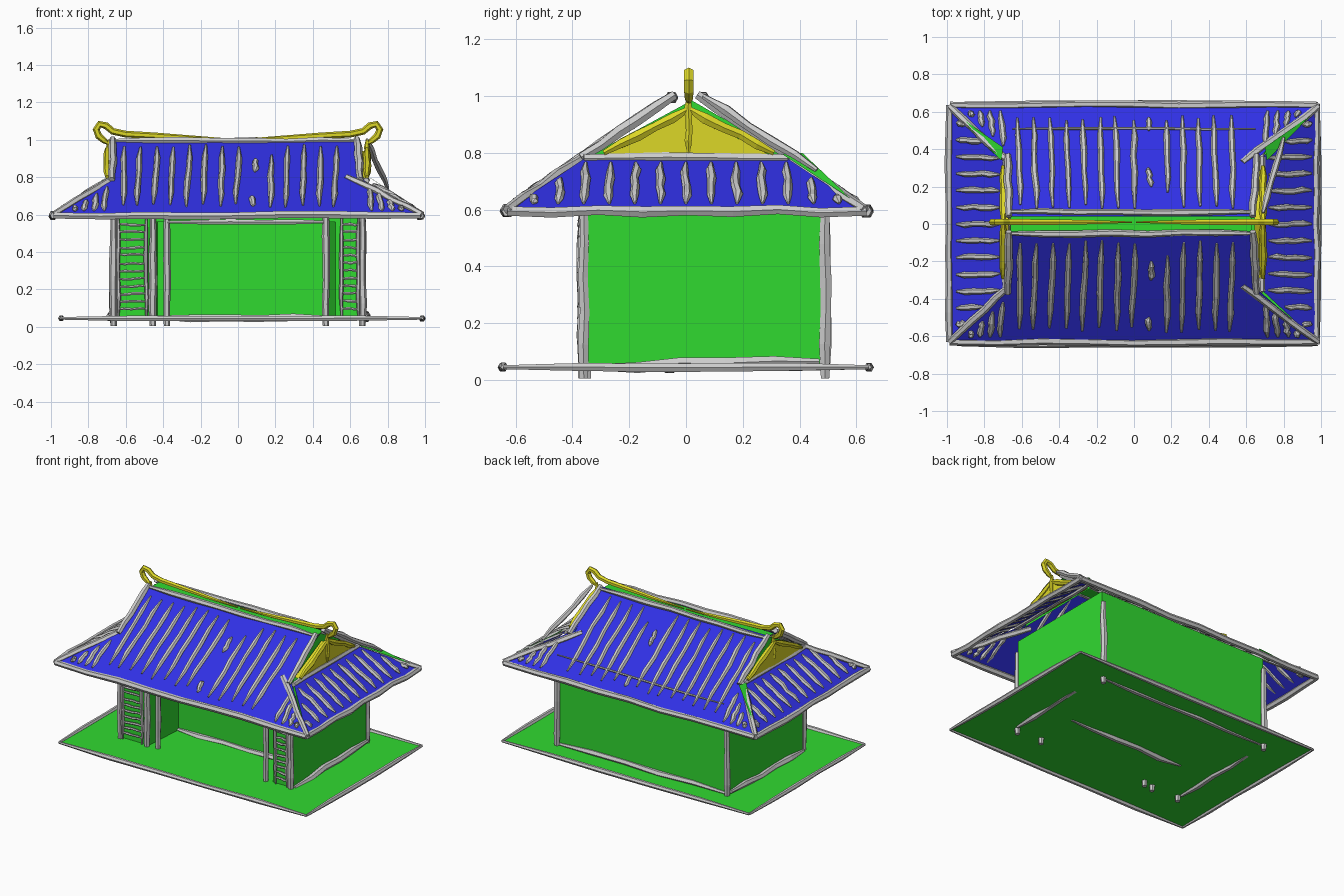
import bpy, random
from mathutils import Vector as V

if "Cube" in bpy.data.objects:
    bpy.data.objects.remove(bpy.data.objects["Cube"])

random.seed(4)

def mat(name, c):
    m = bpy.data.materials.new(name)
    m.diffuse_color = (*c, 1)
    m.use_nodes = True
    m.node_tree.nodes["Principled BSDF"].inputs["Base Color"].default_value = m.diffuse_color
    return m

GREEN = mat("green", (0.03, 0.70, 0.03))
BLUE = mat("blue", (0.03, 0.03, 0.78))
YELLOW = mat("yellow", (0.72, 0.68, 0.02))

def build(name, verts, faces, m=None):
    me = bpy.data.meshes.new(name)
    me.from_pydata([tuple(v) for v in verts], [], faces)
    ob = bpy.data.objects.new(name, me)
    bpy.context.collection.objects.link(ob)
    if m:
        me.materials.append(m)
    return ob

def panels(name, polys, m):
    """Thin sheets, one polygon each."""
    verts, faces = [], []
    for p in polys:
        faces.append(list(range(len(verts), len(verts) + len(p))))
        verts += p
    return build(name, verts, faces, m)

def tube(verts, faces, pts, radii, sides=6):
    """Append a closed faceted stick along pts."""
    base = len(verts)
    n = len(pts)
    for i, p in enumerate(pts):
        t = (pts[min(i + 1, n - 1)] - pts[max(i - 1, 0)]).normalized()
        ref = V((0, 0, 1)) if abs(t.z) < 0.8 else V((0, 1, 0))
        if abs(t.y) < 1e-6 and abs(t.z) > 0:
            ref = V((0, 1, 0))
        a = t.cross(ref).normalized()
        b = t.cross(a)
        from_math = [(1, 0), (.5, .87), (-.5, .87), (-1, 0), (-.5, -.87), (.5, -.87)]
        for c, s in from_math[:sides]:
            verts.append(p + (a * c + b * s) * radii[i])
    for i in range(n - 1):
        for k in range(sides):
            k2 = (k + 1) % sides
            o = base + i * sides
            faces.append([o + k, o + k2, o + sides + k2, o + sides + k])
    faces.append([base + k for k in reversed(range(sides))])
    faces.append([base + (n - 1) * sides + k for k in range(sides)])

def sticks(name, segs, r, m=None, wob=0.004, tip=0.5, n=6):
    """Hand-drawn looking straight sticks, slightly wobbly, tapered at the tips."""
    verts, faces = [], []
    for a, b in segs:
        a, b = V(a), V(b)
        pts, rad = [], []
        for i in range(n):
            f = i / (n - 1)
            end = i in (0, n - 1)
            j = V([random.uniform(-wob, wob) for _ in range(3)])
            pts.append(a.lerp(b, f) + (V() if end else j))
            rad.append(r * (tip if end else random.uniform(.85, 1.1)))
        tube(verts, faces, pts, rad)
    return build(name, verts, faces, m)

def zs(y):  # main roof slope height
    return 1.0 - 0.4 * (abs(y) - 0.04) / 0.59

def zk(x):  # side skirt height
    return 0.785 - 0.185 * (abs(x) - 0.68) / 0.30

def box_corners(x0, x1, y0, y1, z):
    return [(x0, y0, z), (x1, y0, z), (x1, y1, z), (x0, y1, z)]

# Ground plate and its border
panels("base_plate", [box_corners(-.94, .98, -.64, .64, .045)], GREEN)
c = box_corners(-.945, .985, -.645, .645, .045)
sticks("base_border", [(c[i], c[(i + 1) % 4]) for i in range(4)], .016, wob=.002)

# Walls, with a recessed entrance at the front
def wall(x0, y0, x1, y1, z0=.045, z1=.68):
    return [(x0, y0, z0), (x1, y1, z0), (x1, y1, z1), (x0, y0, z1)]
panels("walls", [
    wall(-.67, .48, .67, .48), wall(-.67, -.35, -.67, .48), wall(.67, -.35, .67, .48),
    wall(-.67, -.35, -.45, -.35), wall(.52, -.35, .67, -.35),
    wall(-.45, -.35, -.43, -.05), wall(.52, -.35, .47, -.05),
    wall(-.43, -.05, .47, -.05), wall(-.45, -.35, .52, -.35, .56)], GREEN)

# Posts and wall beams
posts = [(-.665, -.36), (.665, -.36), (-.665, .49), (.665, .49),
         (-.455, -.365), (-.38, -.35), (.47, -.36)]
sticks("posts", [((x, y, .005), (x, y, .60)) for x, y in posts], .021, wob=.003, tip=.8)
sticks("wall_sills", [((-.65, .48, .05), (.65, .48, .05)), ((-.43, -.055, .05), (.47, -.055, .05)),
                      ((.68, -.34, .045), (.68, .47, .065)), ((-.68, -.34, .045), (-.68, .47, .065))],
       .022, wob=.008)
sticks("lintel", [((-.38, -.365, .56), (.47, -.365, .56))], .015, wob=.002)

# Ladder-like window lattices
rungs = []
for x0, x1 in ((-.645, -.485), (.555, .65)):
    for i in range(12):
        z = .095 + i * .041
        rungs.append(((x0, -.372, z + random.uniform(-.006, .006)), (x1, -.372, z)))
sticks("lattice_rungs", rungs, .0085, wob=.004, n=5)
sticks("lattice_stiles", [((x, -.372, .05), (x, -.372, .58)) for x in (-.64, -.49, .555, .645)], .011)

# Roof sheets: main slopes and side skirts
slopes, skirts = [], []
for s in (-1, 1):
    slopes.append([(-.66, s*.04, 1.0), (.63, s*.04, 1.0), (.66, s*.35, zs(.35)),
                   (.98, s*.63, .60), (-.98, s*.63, .60), (-.67, s*.35, zs(.35))])
    skirts.append([(s*.68, -.35, .785), (s*.68, .35, .785), (s*.98, .63, .60), (s*.98, -.63, .60)])
panels("main_roof_slopes", slopes, BLUE)
panels("side_skirts", skirts, BLUE)
panels("ridge_and_hip_gaps",
       [box_corners(-.66, .63, -.04, .06, .985)] +
       [[(s*.95, .585, .635), (s*.71, .34, .795), (s*.70, .41, .80)] for s in (-1, 1)], GREEN)

# Roof edge beams
eave = box_corners(-.985, .975, -.63, .635, .595)
sticks("eave_beams", [(eave[i], eave[(i + 1) % 4]) for i in range(4)], .021, wob=.006, tip=.9, n=9)
sticks("ridge_beams", [((-.68, -.05, .995), (.63, -.05, .995)), ((-.68, .065, .995), (.63, .065, .995))],
       .019, wob=.005, n=8)
edges = []
for s in (-1, 1):
    edges += [((-.67, s*.04, 1.005), (-.675, s*.37, .785)), ((.635, s*.04, 1.005), (.655, s*.37, .785)),
              ((-.675, s*.34, .79), (-.985, s*.63, .60)), ((.58, s*.33, .80), (.985, s*.63, .60)),
              ((s*.685, -.36, .78), (s*.685, .36, .78))]
sticks("gable_and_hip_beams", edges, .021, wob=.005, tip=.8)
# back rake reaches down to the rear eave corner
sticks("rear_rakes", [((s*.69, .06, 1.0), (s*.80, .46, .74)) for s in (1,)], .018)

# Tile ribs on the main slopes
ribs = []
for s in (-1, 1):
    for i in range(14):
        x = -.62 + i * .0875
        y0, y1 = .08 + random.uniform(0, .03), .57 + random.uniform(-.02, .01)
        if i == 8:
            y0, y1 = .2, .30
        if i == 9:
            y0 = .17
        ribs.append(((x + .012, s*y0, zs(y0) + .006), (x + random.uniform(-.01, .01), s*y1, zs(y1) + .006)))
        if i == 8:
            ribs.append(((x, s*.5, zs(.5) + .006), (x, s*.57, zs(.57) + .006)))
    for sx in (-1, 1):
        for x in (.70, .755, .81, .865):
            y0 = .40 + (x - .68) * .93
            ribs.append(((sx*x, s*y0, zs(y0) + .004), (sx*(x + .015), s*.605, zs(.605) + .004)))
sticks("roof_ribs", ribs, .016, wob=.005, tip=.35)
sticks("rear_batten", [((-.65, .51, zs(.51) + .012), (.65, .51, zs(.51) + .012))], .007)

# Tile ribs on the side skirts
ribs = []
for s in (-1, 1):
    for i in range(13):
        y = -.53 + i * .0883
        x0 = .72 + max(0, abs(y) - .36) * 1.08
        ribs.append(((s*x0, y, zk(x0) + .005), (s*.95, y * 1.02, zk(.95) + .005)))
sticks("skirt_ribs", ribs, .016, wob=.005, tip=.35)

# Gables: green backing, yellow triangle and rake boards
panels("gable_backing", [[(x, -.34, .79), (x, .36, .79), (x, .02, .985)] for x in (-.665, .63)], GREEN)
for side, x0, x1 in (("left", -.67, -.70), ("right", .645, .69)):
    tri = [(-.29, .795), (.31, .785), (.01, .94)]
    build(side + "_gable_panel", [(x, y, z) for x in (x0, x1) for y, z in tri],
          [[0, 1, 2], [3, 5, 4], [0, 3, 4, 1], [1, 4, 5, 2], [2, 5, 3, 0]], YELLOW)
    sticks(side + "_gable_rakes", [((x1, .01, .955), (x1, y, .80)) for y in (-.29, .31)],
           .02, YELLOW, wob=.003)

# Yellow ridge ornament with a curled tip on each end
path = [(.01, 1.0), (.25, 1.01), (.45, 1.022), (.60, 1.03), (.67, 1.045), (.705, 1.075),
        (.74, 1.083), (.758, 1.055), (.745, 1.02), (.715, .995), (.695, .98)]
rad = [.004, .013, .017, .018, .018, .019, .019, .019, .019, .016, .008]
for side, s in (("left", -1), ("right", 1)):
    verts, faces = [], []
    tube(verts, faces, [V((s*x, .01, z)) for x, z in path], rad)
    build(side + "_ridge_ornament", verts, faces, YELLOW)
    sticks(side + "_ornament_drop", [((s*.69, .01, 1.0), (s*.69, .01, .80))], .014, YELLOW)
